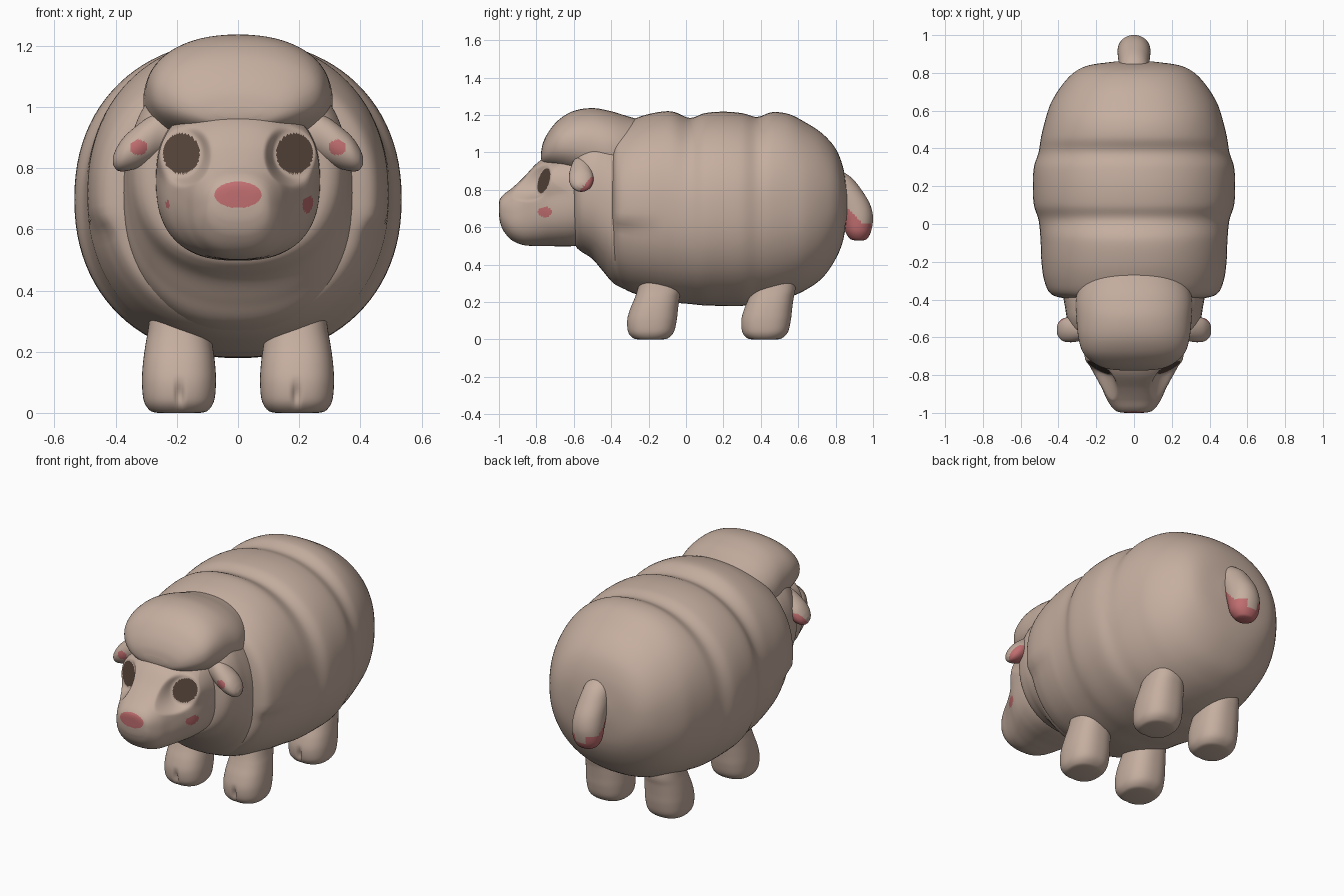
import bpy, bmesh, math

if "Cube" in bpy.data.objects:
    bpy.data.objects.remove(bpy.data.objects["Cube"])


def material(name, rgb):
    m = bpy.data.materials.new(name)
    m.diffuse_color = (*rgb, 1)
    m.use_nodes = True
    m.node_tree.nodes["Principled BSDF"].inputs["Base Color"].default_value = m.diffuse_color
    return m


MATS = [material("tan", (0.56, 0.425, 0.35)),
        material("dark_brown", (0.09, 0.058, 0.042)),
        material("pink", (0.53, 0.155, 0.16))]


def spline(rows, steps):
    """Smooth curve through the section rows."""
    out = []
    for i in range(len(rows) - 1):
        p0, p1 = rows[max(i - 1, 0)], rows[i]
        p2, p3 = rows[i + 1], rows[min(i + 2, len(rows) - 1)]
        for s in range(steps):
            t = s / steps
            out.append([0.5 * (2 * b + (c - a) * t + (2 * a - 5 * b + 4 * c - d) * t * t
                               + (3 * b - a - 3 * c + d) * t ** 3)
                        for a, b, c, d in zip(p0, p1, p2, p3)])
    out.append(list(rows[-1]))
    return out


# Each axis maps (position along, lo-hi coordinate, half-width coordinate) to xyz
AXES = {"x": lambda a, v, u: (a, u, v),
        "y": lambda a, v, u: (u, a, v),
        "z": lambda a, v, u: (u, v, a)}


def loft(name, axis, rows, offset=0, side=1, power=2.3, segs=64, steps=6,
         warp=None, paint=None):
    """Loft rows of (position, low, high, half width) with rounded sections."""
    bm = bmesh.new()
    rings = []
    for a, lo, hi, hw in spline(rows, steps):
        ring = []
        for k in range(segs):
            t = 2 * math.pi * k / segs
            c, s = math.cos(t), math.sin(t)
            u = math.copysign(abs(c) ** (2 / power), c) * hw + offset
            v = math.copysign(abs(s) ** (2 / power), s) * (hi - lo) / 2 + (hi + lo) / 2
            p = AXES[axis](a, v, u)
            if warp:
                p = warp(*p)
            ring.append(bm.verts.new((p[0] * side, p[1], p[2])))
        rings.append(ring)
    for r, q in zip(rings, rings[1:]):
        for k in range(segs):
            j = (k + 1) % segs
            bm.faces.new((r[k], r[j], q[j], q[k]))
    bm.faces.new(rings[0])
    bm.faces.new(rings[-1])
    caps = [f for f in bm.faces if len(f.verts) > 4]
    bmesh.ops.poke(bm, faces=caps)
    bmesh.ops.recalc_face_normals(bm, faces=bm.faces[:])
    for f in bm.faces:
        f.smooth = True
        if paint:
            f.material_index = paint(*f.calc_center_median())
    me = bpy.data.meshes.new(name)
    bm.to_mesh(me)
    bm.free()
    for m in MATS:
        me.materials.append(m)
    ob = bpy.data.objects.new(name, me)
    bpy.context.collection.objects.link(ob)
    return ob


# Woolly body with three rolls; the shoulder roll overhangs the chest
def shoulder(x, y, z):
    fade = max(0, min(1, (-0.12 - y) / 0.2))
    low = max(0, min(1, (0.65 - z) / 0.06))
    return x * (1 - 0.06 * fade * low), y, z


loft("wool_body", "y", [
    (-.40, .42, 1.0, .28), (-.395, .35, 1.09, .36), (-.37, .30, 1.13, .44),
    (-.30, .255, 1.17, .475), (-.20, .225, 1.205, .49), (-.08, .20, 1.22, .495),
    (.02, .19, 1.185, .505), (.10, .182, 1.21, .53), (.20, .18, 1.218, .535),
    (.30, .18, 1.21, .53), (.38, .19, 1.19, .505), (.46, .20, 1.215, .492),
    (.55, .225, 1.205, .47), (.64, .265, 1.16, .44), (.73, .33, 1.10, .385),
    (.80, .43, 1.02, .32), (.84, .53, .92, .24), (.86, .65, .80, .10)],
    segs=96, power=2.18, warp=shoulder)

# Wool collar behind the face, running down into the chest
loft("wool_collar", "y", [
    (-.60, .55, 1.05, .25), (-.59, .50, 1.09, .30), (-.56, .47, 1.12, .335),
    (-.50, .43, 1.15, .355), (-.44, .36, 1.15, .365), (-.38, .295, 1.13, .375),
    (-.28, .25, 1.10, .38)])

# Wool cap on the head
loft("wool_cap", "y", [
    (-.775, .965, 1.0, .07), (-.765, .94, 1.05, .15), (-.735, .92, 1.11, .215),
    (-.68, .90, 1.175, .27), (-.60, .87, 1.222, .295), (-.50, .83, 1.237, .305),
    (-.40, .80, 1.22, .308), (-.30, .80, 1.19, .28), (-.15, .85, 1.15, .2)],
    power=2.2)


# Face with eye sockets and painted eyes, nose and cheeks
def eye_radius(x, z):
    return math.hypot((abs(x) - .185) / .06, (z - .848) / .066)


def sockets(x, y, z):
    r = eye_radius(x, z)
    if y < -.62 and r < 1.7:
        t = max(0, min(1, (1.7 - r) / .6))
        t = t * t * (3 - 2 * t)
        plane = -.76 + (abs(x) - .185) * .5 + (z - .848) * .25
        y += (plane - y) * t
    return x, y, z


def face_paint(x, y, z):
    if y < -.6 and eye_radius(x, z) < 1:
        return 1
    if y < -.9 and (x / .077) ** 2 + ((z - .713) / .043) ** 2 < 1:
        return 2
    size = 1 if x > 0 else .4
    if abs(x) > .15 and math.hypot((y + .755) / .037, (z - .682) / .028) < size:
        return 2
    return 0


loft("head", "y", [
    (-1.0, .695, .70, .006), (-.999, .66, .735, .055), (-.992, .62, .755, .09),
    (-.972, .575, .778, .115), (-.93, .53, .81, .143), (-.87, .505, .865, .17),
    (-.80, .50, .94, .208), (-.74, .50, .98, .24), (-.68, .498, 1.0, .258),
    (-.60, .50, 1.02, .268), (-.50, .52, 1.02, .26)],
    power=2.5, segs=180, steps=18, warp=sockets, paint=face_paint)


# Ears with pink insides
def ear_paint(x, y, z):
    x = abs(x)
    front = y < -.58 and ((x - .325) / .028) ** 2 + ((z - .868) / .025) ** 2 < 1
    under = x > .29 and z < .87 and y > -.57 and z - .795 < (y + .57) * 1.2
    return 2 if front or under else 0


# Stubby legs with a small toe cleft
def cleft(x, y, z):
    if z < .12 and y < (-.2 if y < 0 else .42):
        y += .025 * math.exp(-((x - .19) / .01) ** 2 - ((z - .06) / .035) ** 2)
    return x, y, z


LEG = [(0, .06, .19, .07), (.008, .03, .22, .095), (.04, .005, .25, .115),
       (.10, 0, .265, .121), (.16, .015, .272, .118), (.22, .04, .28, .11),
       (.28, .06, .29, .10), (.40, .09, .28, .085)]

for side, tag in ((1, "left"), (-1, "right")):
    loft("ear_" + tag, "x", [
        (.20, .86, .97, .04), (.25, .845, .985, .05), (.29, .82, .968, .06),
        (.33, .80, .94, .066), (.37, .79, .905, .062), (.395, .793, .87, .045),
        (.408, .81, .84, .02)], offset=-.56, side=side, power=2, segs=72,
        steps=10, paint=ear_paint)
    for name, y0 in (("front_leg_", -.315), ("back_leg_", .295)):
        loft(name + tag, "z", [(z, lo + y0, hi + y0, w) for z, lo, hi, w in LEG],
             offset=.193, side=side, power=2.4, segs=96, warp=cleft)


# Tail with a pink underside and tip, tan down the back
def tail_paint(x, y, z):
    tip = z < (.575 if abs(x) < .035 and y > .94 else .62)
    return 2 if tip or (y < .94 and z < .71 - (y - .86) * 1.1) else 0


loft("tail", "z", [
    (.53, .90, .95, .03), (.54, .875, .97, .055), (.58, .85, .99, .08),
    (.65, .83, 1.0, .087), (.72, .80, .985, .085), (.79, .76, .945, .08),
    (.86, .72, .89, .07), (.91, .72, .82, .04)], power=2.1, segs=64, steps=10,
    paint=tail_paint)
